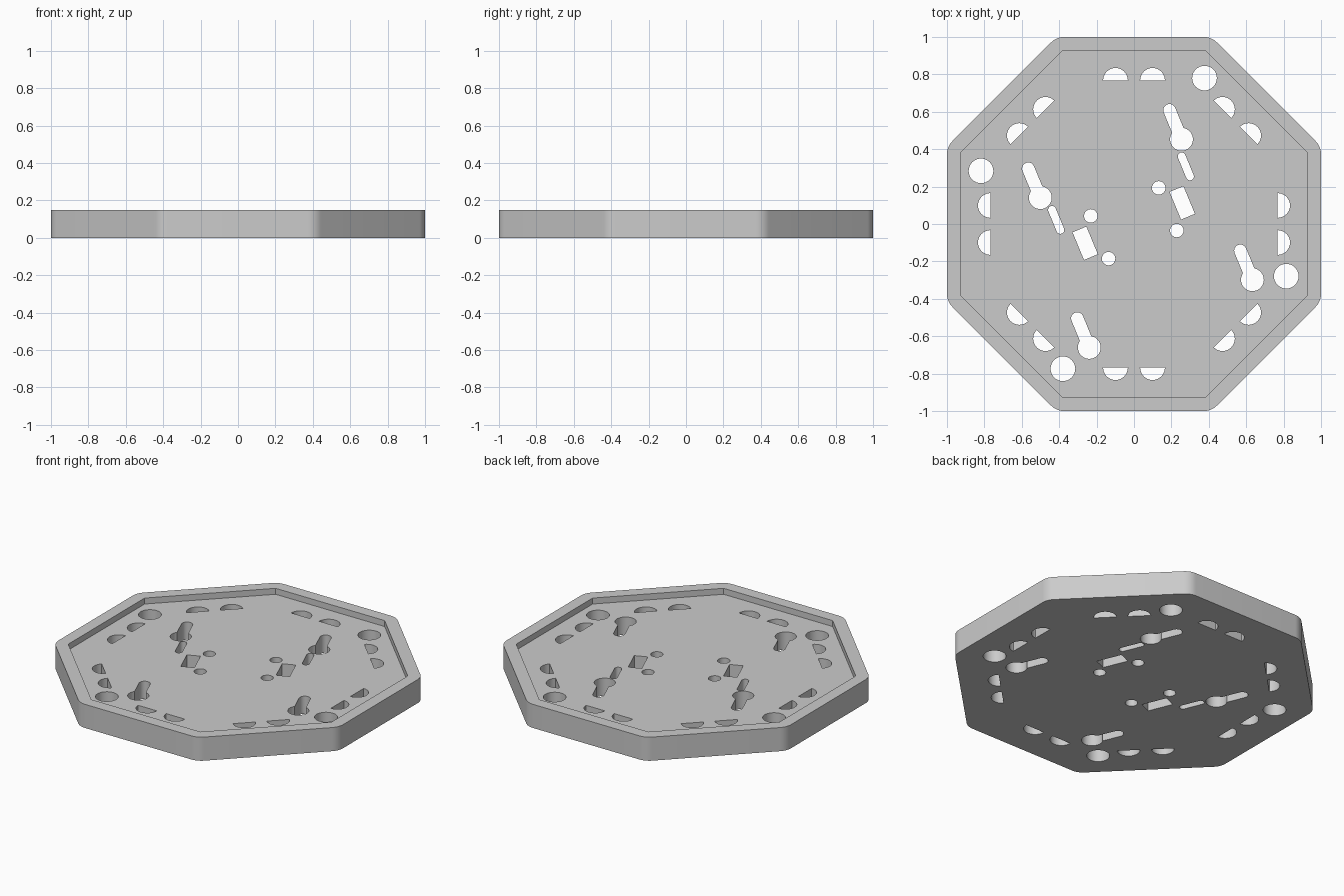
import bpy, bmesh
from math import sin, cos, tan, radians, degrees, asin
from mathutils import Matrix, Vector

if "Cube" in bpy.data.objects:
    bpy.data.objects.remove(bpy.data.objects["Cube"])

HEIGHT, FLOOR = 0.15, 0.112
TILT = 22.5


def arc(cx, cy, r, a0, a1, n, closed=False):
    steps = n if closed else n + 1
    return [(cx + r * cos(radians(a0 + (a1 - a0) * i / n)),
             cy + r * sin(radians(a0 + (a1 - a0) * i / n))) for i in range(steps)]


def place(pts, x, y, angle):
    rot = Matrix.Rotation(radians(angle), 2)
    return [tuple(rot @ Vector(p) + Vector((x, y))) for p in pts]


def octagon(apothem, fillet=0.0):
    radius = (apothem - fillet) / cos(radians(22.5))
    pts = []
    for k in range(8):
        a = 22.5 + 45 * k
        cx, cy = radius * cos(radians(a)), radius * sin(radians(a))
        if fillet:
            pts += arc(cx, cy, fillet, a - 22.5, a + 22.5, 8)
        else:
            pts.append((cx, cy))
    return pts


def disc(x, y, r):
    return arc(x, y, r, 0, 360, 32, True)


# Hole outlines, drawn upright around the origin
ring_r, slot_r, slot_len = 0.061, 0.033, 0.168
open_a = degrees(asin(slot_r / ring_r))
keyhole = (arc(0, 0, ring_r, 90 + open_a, 450 - open_a, 28)
           + arc(0, slot_len, slot_r, 0, 180, 14))
small_slot = arc(0, 0.058, 0.021, 0, 180, 12) + arc(0, -0.058, 0.021, 180, 360, 12)
rectangle = [(-0.04, -0.08), (0.04, -0.08), (0.04, 0.08), (-0.04, 0.08)]
half_disc = arc(0, 0.768, 0.066, 0, 180, 16)

holes = []
# Pairs of half discs along every side
for k in range(8):
    for dx in (-0.099, 0.099):
        holes.append(place([(x + dx, y) for x, y in half_disc], 0, 0, 45 * k))
# Large and small round holes
for x, y in ((0.377, 0.78), (-0.818, 0.284), (-0.38, -0.774), (0.814, -0.279)):
    holes.append(disc(x, y, 0.066))
for x, y in ((0.132, 0.193), (0.229, -0.035), (-0.231, 0.043), (-0.136, -0.185)):
    holes.append(disc(x, y, 0.036))
# Keyholes, slots and rectangles, all tilted alike
for x, y in ((0.254, 0.453), (-0.501, 0.141), (0.633, -0.298), (-0.239, -0.66)):
    holes.append(place(keyhole, x, y, TILT))
for x, y in ((0.277, 0.308), (-0.416, 0.022)):
    holes.append(place(small_slot, x, y, TILT))
for x, y in ((0.258, 0.113), (-0.261, -0.103)):
    holes.append(place(rectangle, x, y, TILT))

bm = bmesh.new()


def loop(pts, z):
    vs = [bm.verts.new((x, y, z)) for x, y in pts]
    es = [bm.edges.new((vs[i - 1], vs[i])) for i in range(len(vs))]
    return vs, es


def wall(pts, z0, z1):
    lo, hi = loop(pts, z0), loop(pts, z1)
    for i in range(len(pts)):
        bm.faces.new((lo[0][i - 1], lo[0][i], hi[0][i], hi[0][i - 1]))
    return lo[1], hi[1]


def cap(edges):
    bmesh.ops.triangle_fill(bm, edges=edges, use_beauty=True, normal=(0, 0, 1))


# Outer wall, recess wall and hole walls, then the three flat levels
outer_lo, outer_hi = wall(octagon(1.0, 0.1), 0, HEIGHT)
inner_lo, inner_hi = wall(octagon(0.925), FLOOR, HEIGHT)
bottom, floor = list(outer_lo), list(inner_lo)
for h in holes:
    lo, hi = wall(h, 0, FLOOR)
    bottom += lo
    floor += hi
cap(bottom)
cap(floor)
cap(outer_hi + inner_hi)
bmesh.ops.recalc_face_normals(bm, faces=bm.faces)

mesh = bpy.data.meshes.new("octagonal_tray")
bm.to_mesh(mesh)
bm.free()
tray = bpy.data.objects.new("octagonal_tray", mesh)
bpy.context.collection.objects.link(tray)
bpy.context.view_layer.objects.active = tray
tray.select_set(True)
bpy.ops.object.shade_smooth_by_angle(angle=radians(30))
